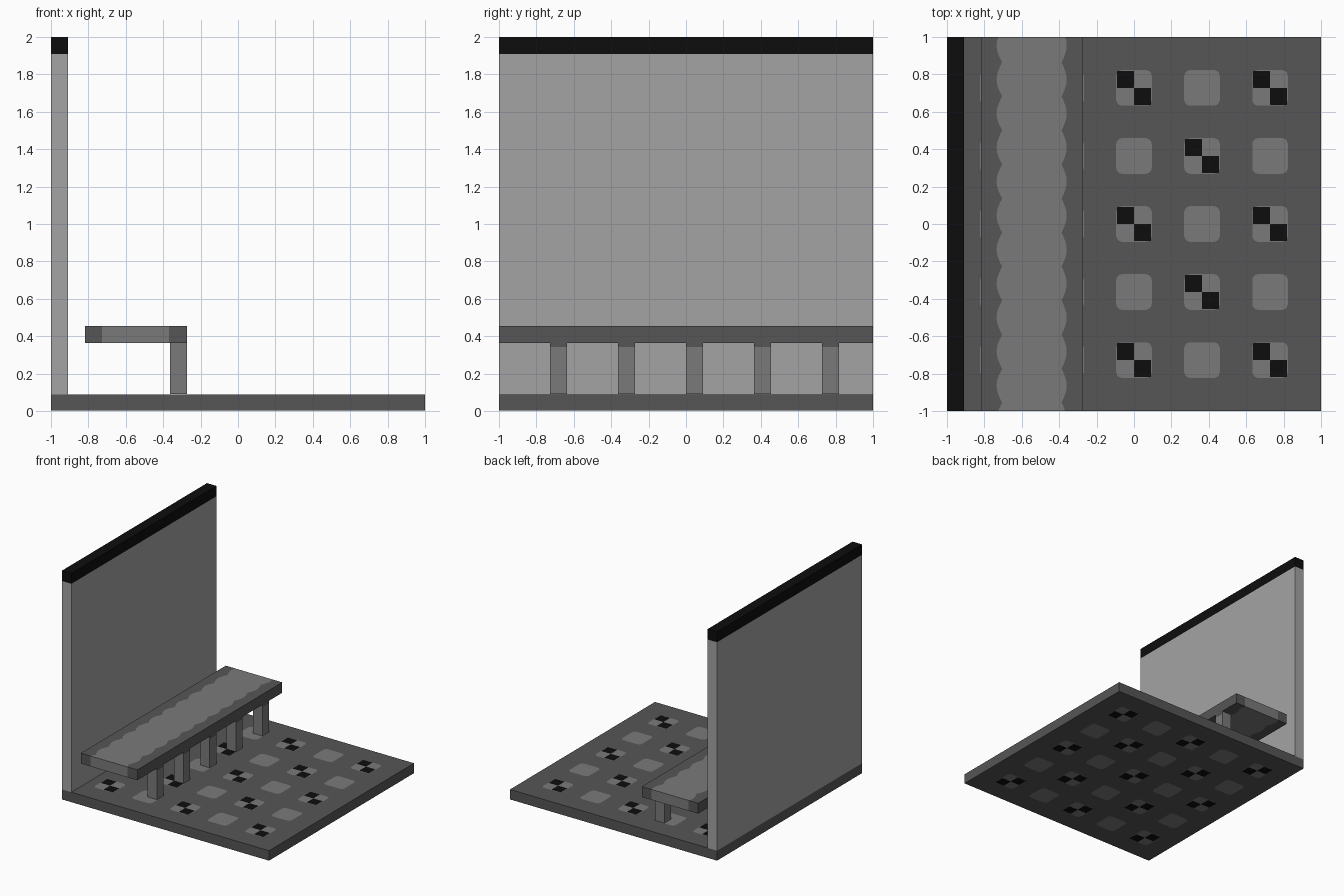
import bpy, bmesh, math

if "Cube" in bpy.data.objects:
    bpy.data.objects.remove(bpy.data.objects["Cube"])

U = 2 / 22          # module that every part follows
LIFT = 0.001        # offset of painted plates


def mat(name, v):
    m = bpy.data.materials.new(name)
    m.diffuse_color = (v, v, v, 1)
    m.use_nodes = True
    m.node_tree.nodes["Principled BSDF"].inputs["Base Color"].default_value = m.diffuse_color
    return m


DARK = mat("dark grey", 0.092)
MID = mat("mid grey", 0.195)
LIGHT = mat("light grey", 0.37)
BLACK = mat("black", 0.004)


def finish(name, bm, mats):
    me = bpy.data.meshes.new(name)
    bm.to_mesh(me)
    bm.free()
    for m in mats:
        me.materials.append(m)
    ob = bpy.data.objects.new(name, me)
    bpy.context.collection.objects.link(ob)
    return ob


def box(name, lo, hi, m):
    bm = bmesh.new()
    bmesh.ops.create_cube(bm, size=1)
    for v in bm.verts:
        v.co = [(a + b) / 2 + c * (b - a) for a, b, c in zip(lo, hi, v.co)]
    return finish(name, bm, [m])


# Floor slab and wall with black capping
box("floor", (-1, -1, LIFT * 2), (1, 1, U - LIFT * 2), DARK)
box("wall", (-1, -1, U - LIFT * 2), (-1 + U, 1, 2 - U), LIGHT)
box("wall_cap", (-1, -1, 2 - U), (-1 + U, 1, 2), BLACK)


# Painted floor tiles on both faces of the slab, alternate ones chequered
def rounded(cx, cy, half, r):
    pts = []
    for k, (sx, sy) in enumerate([(1, 1), (-1, 1), (-1, -1), (1, -1)]):
        for s in range(4):
            a = math.pi / 2 * (k + s / 3)
            pts.append((cx + sx * (half - r) + r * math.cos(a),
                        cy + sy * (half - r) + r * math.sin(a)))
    return pts


bm = bmesh.new()


def plate(pts, level, index):
    for z, order in ((U - 2 * LIFT + level, pts), (2 * LIFT - level, pts[::-1])):
        f = bm.faces.new([bm.verts.new((x, y, z)) for x, y in order])
        f.material_index = index


for i in range(-2, 3):
    for j in range(-2, 3):
        cx, cy = i * 4 * U, j * 4 * U
        plate(rounded(cx, cy, 0.095, 0.03), LIFT, 0)
        if (i + j) % 2 == 0:
            for s in (-1, 1):
                plate(rounded(cx + s * U / 2, cy - s * U / 2, U / 2, 0.004), LIFT * 2, 1)
finish("floor_tiles", bm, [MID, BLACK])

# Bench slab: three strips with a scalloped border, thickened downward
bm = bmesh.new()
Z0, Z1 = 4 * U, 5 * U
N = 88
rows = []
for n in range(N + 1):
    t = -11 + 22 * n / N
    w = abs(math.sin(math.pi * (t - 5.5) / 2))
    xs = (-9 * U, -0.705 - 0.03 * w, -0.387 + 0.027 * w, -3 * U)
    rows.append([[bm.verts.new((x, t * U, z)) for x in xs] for z in (Z0, Z1)])


def face(vs, index):
    bm.faces.new(vs).material_index = index


for (a0, a1), (b0, b1) in zip(rows, rows[1:]):
    for c in range(3):
        k = 1 if c == 1 else 0
        face((a1[c], a1[c + 1], b1[c + 1], b1[c]), k)
        face((b0[c], b0[c + 1], a0[c + 1], a0[c]), k)
    face((a0[0], a1[0], b1[0], b0[0]), 0)
    face((b0[3], b1[3], a1[3], a0[3]), 0)
for lo, hi in rows[:1] + rows[-1:]:
    for c in range(3):
        face((lo[c], lo[c + 1], hi[c + 1], hi[c]), 1 if c == 1 else 0)
bmesh.ops.recalc_face_normals(bm, faces=bm.faces)
finish("bench_top", bm, [DARK, MID])

# Bench legs along the outer edge, each with a thin dark band under the top
for j, k in enumerate((-8, -4, 0, 4, 8)):
    y = k * U
    box(f"bench_leg_{j + 1}", (-4 * U, y, U - LIFT), (-3 * U - LIFT, y + U, Z0), MID)
    box(f"leg_band_{j + 1}", (-3 * U - LIFT, y, Z0 - 0.02), (-3 * U, y + U, Z0), DARK)
